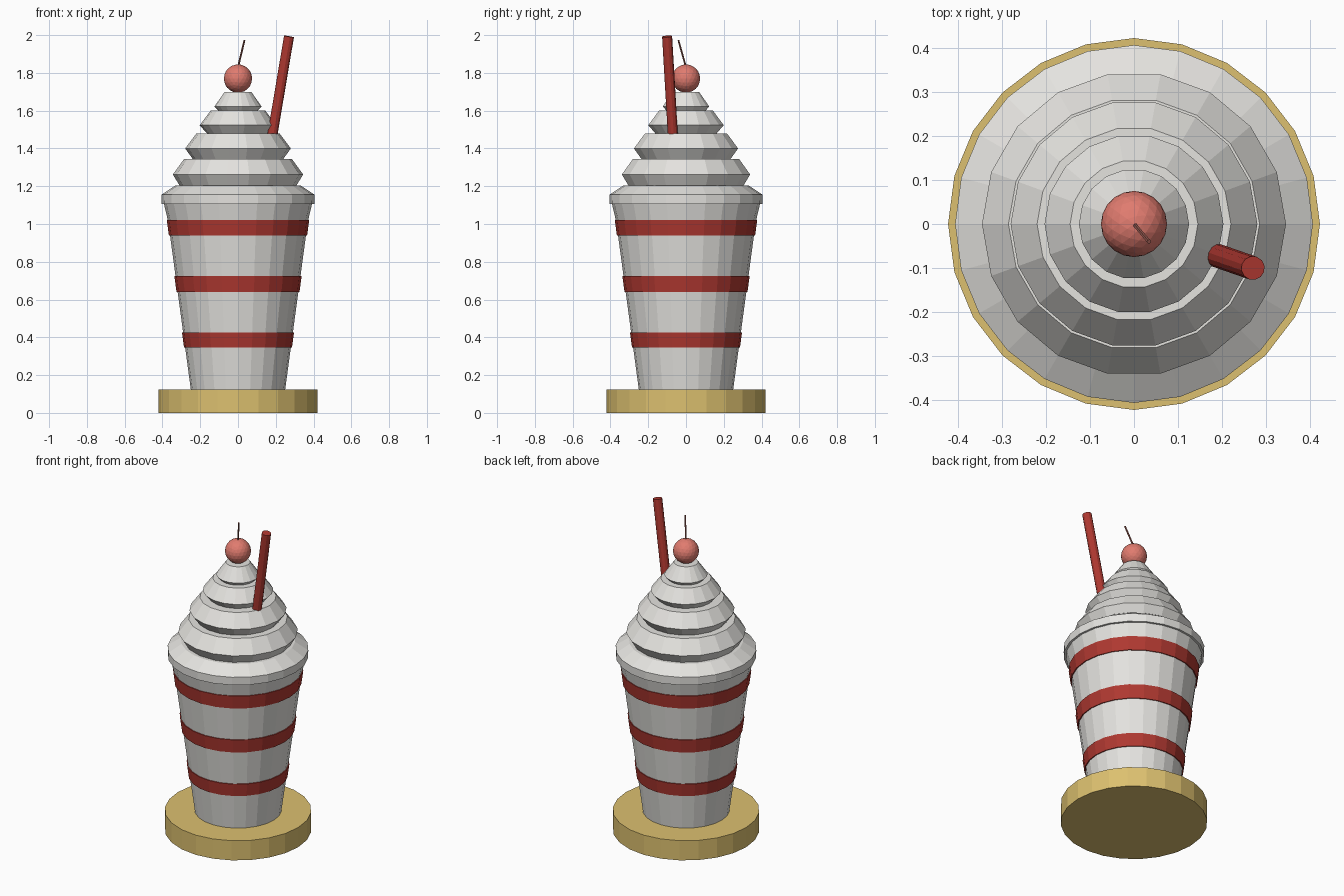
import bpy, bmesh, math
from mathutils import Vector

cube = bpy.data.objects.get("Cube")
if cube:
    bpy.data.objects.remove(cube, do_unlink=True)


def material(name, rgb):
    m = bpy.data.materials.new(name)
    m.use_nodes = True
    m.diffuse_color = (*rgb, 1)
    bsdf = next(n for n in m.node_tree.nodes if n.type == 'BSDF_PRINCIPLED')
    bsdf.inputs["Base Color"].default_value = (*rgb, 1)
    return m


cream = material("cream_white", (0.78, 0.77, 0.74))
red = material("stripe_red", (0.43, 0.04, 0.03))
gold = material("gold", (0.72, 0.53, 0.16))
pink = material("cherry_pink", (0.75, 0.20, 0.16))
brown = material("stem_brown", (0.30, 0.10, 0.08))


def finish(name, bm, mat):
    bmesh.ops.recalc_face_normals(bm, faces=bm.faces)
    mesh = bpy.data.meshes.new(name)
    bm.to_mesh(mesh)
    bm.free()
    mesh.materials.append(mat)
    obj = bpy.data.objects.new(name, mesh)
    bpy.context.collection.objects.link(obj)
    return obj


def lathe(name, profile, sides, mat):
    """Closed faceted solid from (radius, height) rings."""
    bm = bmesh.new()
    rings = []
    for r, z in profile:
        angles = [2 * math.pi * i / sides for i in range(sides)]
        rings.append([bm.verts.new((r * math.cos(a), r * math.sin(a), z)) for a in angles])
    for low, high in zip(rings, rings[1:]):
        for i in range(sides):
            j = (i + 1) % sides
            bm.faces.new((low[i], low[j], high[j], high[i]))
    bm.faces.new(rings[0][::-1])
    bm.faces.new(rings[-1])
    return finish(name, bm, mat)


def rod(name, start, end, radius, sides, mat):
    start, end = Vector(start), Vector(end)
    axis = end - start
    bm = bmesh.new()
    bmesh.ops.create_cone(bm, cap_ends=True, segments=sides, radius1=radius,
                          radius2=radius, depth=axis.length)
    obj = finish(name, bm, mat)
    obj.location = (start + end) / 2
    obj.rotation_euler = axis.to_track_quat('Z', 'Y').to_euler()
    return obj


def cup_radius(z):
    return 0.25 + 0.135 * (z - 0.125)


# Base and tapered cup
lathe("base", [(0.422, 0), (0.422, 0.125)], 24, gold)
lathe("cup", [(cup_radius(z), z) for z in (0.12, 1.05)], 24, cream)
lathe("cup_collar", [(0.372, 1.022), (0.393, 1.11)], 24, cream)

# Raised stripes around the cup
for i, (low, high) in enumerate([(0.345, 0.425), (0.64, 0.725), (0.938, 1.022)]):
    lathe(f"stripe_{i + 1}", [(cup_radius(z) + 0.006, z) for z in (low, high)], 24, red)

# Rim and stacked whipped layers: bottom, widest and top radius with heights
lathe("cream_rim", [(0.405, 1.105), (0.406, 1.155), (0.33, 1.205)], 24, cream)
layers = [
    ((0.31, 1.205), (0.345, 1.262), (0.285, 1.345)),
    ((0.24, 1.345), (0.28, 1.40), (0.22, 1.48)),
    ((0.165, 1.48), (0.203, 1.523), (0.145, 1.60)),
    ((0.105, 1.60), (0.125, 1.622), (0.07, 1.70)),
]
for i, layer in enumerate(layers):
    lathe(f"cream_layer_{i + 1}", layer, 18, cream)

# Cherry with stem
bm = bmesh.new()
bmesh.ops.create_icosphere(bm, subdivisions=3, radius=0.075)
cherry = finish("cherry", bm, pink)
cherry.location.z = 1.77
rod("cherry_stem", (0, 0, 1.83), (0.034, -0.04, 1.972), 0.005, 6, brown)

# Straw
rod("straw", (0.155, -0.06, 1.31), (0.27, -0.10, 1.993), 0.027, 12, red)
